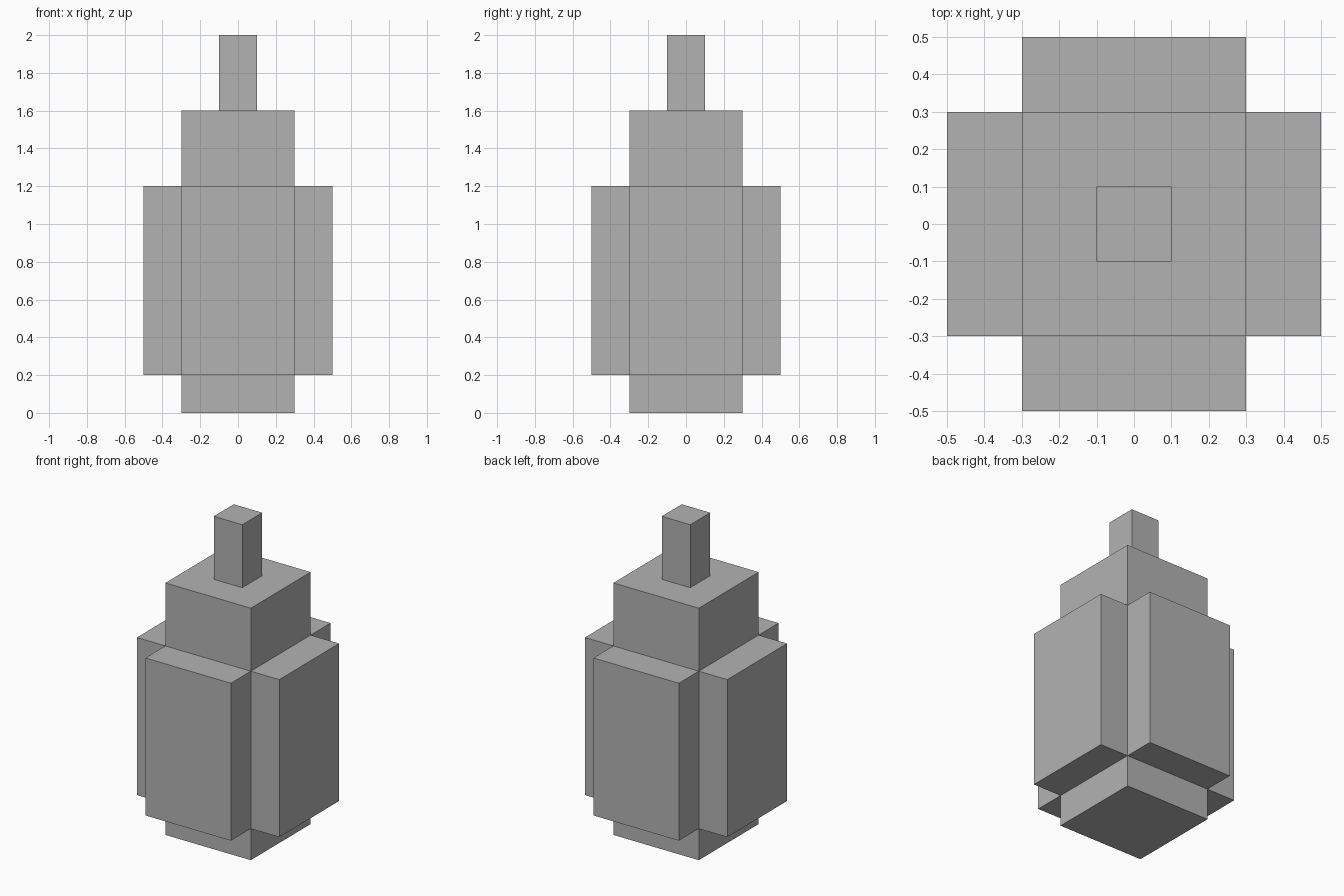
import bpy
import bmesh
from mathutils import Matrix, Vector

default_cube = bpy.data.objects.get("Cube")
if default_cube:
    bpy.data.objects.remove(default_cube, do_unlink=True)

# One plain grey for every part
grey = bpy.data.materials.new("plain_grey")
grey.use_nodes = True
colour = (0.45, 0.45, 0.45, 1)
grey.diffuse_color = colour
grey.node_tree.nodes["Principled BSDF"].inputs["Base Color"].default_value = colour


def add_box(name, low, high):
    """Flat-faced box between two opposite corners."""
    low, high = Vector(low), Vector(high)
    bm = bmesh.new()
    bmesh.ops.create_cube(bm, size=1, matrix=Matrix.Translation((low + high) / 2)
                          @ Matrix.Diagonal((*(high - low), 1)))
    mesh = bpy.data.meshes.new(name)
    bm.to_mesh(mesh)
    bm.free()
    mesh.materials.append(grey)
    obj = bpy.data.objects.new(name, mesh)
    bpy.context.collection.objects.link(obj)
    return obj


core = 0.3    # half width of the square core
reach = 0.5   # distance from the axis to the outer panel faces
post = 0.1    # half width of the top post

# Square core and the post on top
add_box("core_block", (-core, -core, 0), (core, core, 1.6))
add_box("top_post", (-post, -post, 1.6), (post, post, 2))

# Four side panels, one on each face of the core
for side, sign in (("left", 1), ("right", -1)):
    inner, outer = sorted((sign * core, sign * reach))
    add_box(side + "_panel", (inner, -core, 0.2), (outer, core, 1.2))
for side, sign in (("back", 1), ("front", -1)):
    inner, outer = sorted((sign * core, sign * reach))
    add_box(side + "_panel", (-core, inner, 0.2), (core, outer, 1.2))
